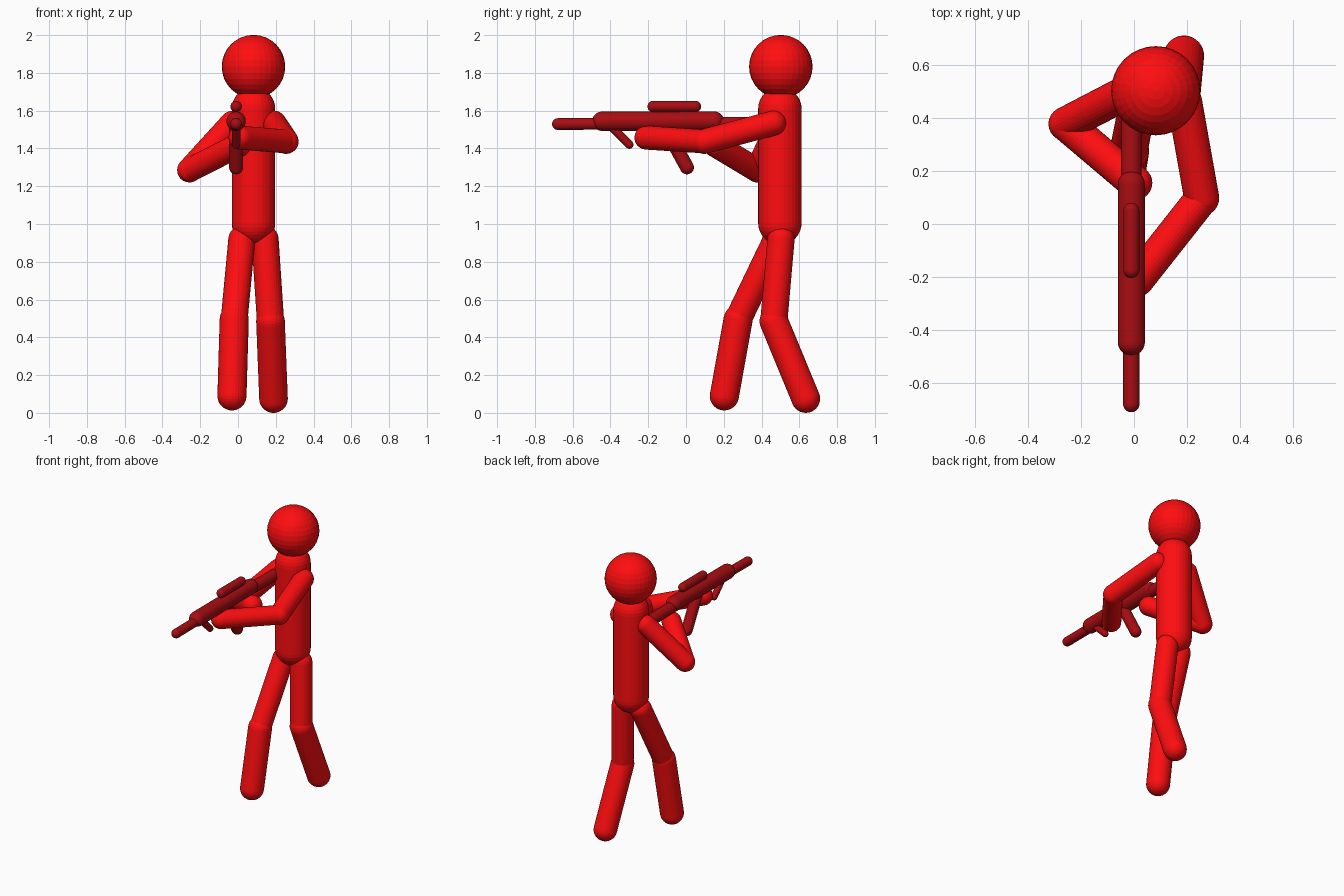
import bpy, bmesh
from math import sin, cos, pi
from mathutils import Vector, Matrix

if "Cube" in bpy.data.objects:
    bpy.data.objects.remove(bpy.data.objects["Cube"])


def material(name, color):
    m = bpy.data.materials.new(name)
    m.diffuse_color = color
    m.use_nodes = True
    m.node_tree.nodes["Principled BSDF"].inputs["Base Color"].default_value = m.diffuse_color
    return m


RED = material("red", (1.0, 0.004, 0.005, 1))
DARK = material("dark_red", (0.40, 0.004, 0.006, 1))
SEGMENTS, CAP = 32, 8


def capsule(name, a, b, r, mat=RED):
    """Round-ended rod from a to b: a half profile spun around its axis."""
    a, b = Vector(a), Vector(b)
    axis = b - a
    length = axis.length
    bm = bmesh.new()
    low = [(r * sin(t), -r * cos(t)) for t in (i * pi / 2 / CAP for i in range(CAP + 1))]
    high = [(x, length - z) for x, z in reversed(low)]
    if length < 1e-6:
        high = high[1:]
    verts = [bm.verts.new((x, 0, z)) for x, z in low + high]
    edges = [bm.edges.new(p) for p in zip(verts, verts[1:])]
    bmesh.ops.spin(bm, geom=verts + edges, cent=(0, 0, 0), axis=(0, 0, 1),
                   angle=2 * pi, steps=SEGMENTS)
    bmesh.ops.remove_doubles(bm, verts=bm.verts[:], dist=1e-5)
    bmesh.ops.recalc_face_normals(bm, faces=bm.faces[:])
    turn = axis.to_track_quat('Z', 'Y').to_matrix().to_4x4() if length > 1e-6 else Matrix()
    bm.transform(Matrix.Translation(a) @ turn)
    mesh = bpy.data.meshes.new(name)
    bm.to_mesh(mesh)
    bm.free()
    mesh.materials.append(mat)
    obj = bpy.data.objects.new(name, mesh)
    bpy.context.collection.objects.link(obj)
    return obj


def limb(upper, lower, p, q, s, r1, r2):
    capsule(upper, p, q, r1)
    capsule(lower, q, s, r2)


# Head and torso
capsule("head", (0.082, 0.502, 1.833), (0.082, 0.502, 1.833), 0.168)
capsule("torso", (0.082, 0.497, 1.005), (0.082, 0.497, 1.61), 0.115)

# Legs: hip, knee, foot
limb("right_thigh", "right_shin", (0.02, 0.48, 0.92), (-0.02, 0.276, 0.495),
     (-0.032, 0.203, 0.09), 0.071, 0.077)
limb("left_thigh", "left_shin", (0.143, 0.503, 0.92), (0.172, 0.465, 0.485),
     (0.188, 0.634, 0.076), 0.072, 0.076)

# Arms: shoulder, elbow, hand
limb("right_upper_arm", "right_forearm", (-0.03, 0.495, 1.534), (-0.257, 0.377, 1.285),
     (0.005, 0.155, 1.418), 0.065, 0.064)
limb("left_upper_arm", "left_forearm", (0.19, 0.463, 1.534), (0.255, 0.097, 1.437),
     (0.013, -0.21, 1.457), 0.066, 0.063)

# Rifle: y and z of both ends, radius
X = -0.01
for name, y1, z1, y2, z2, r in (
        ("rifle_body", -0.445, 1.544, 0.15, 1.545, 0.051),
        ("rifle_barrel", -0.678, 1.529, -0.40, 1.531, 0.031),
        ("rifle_stock", 0.12, 1.53, 0.42, 1.525, 0.039),
        ("rifle_scope", -0.174, 1.622, 0.05, 1.622, 0.03),
        ("rifle_magazine", -0.11, 1.51, 0.005, 1.30, 0.037),
        ("rifle_foregrip", -0.40, 1.52, -0.30, 1.42, 0.022)):
    capsule(name, (X, y1, z1), (X, y2, z2), r, DARK)
